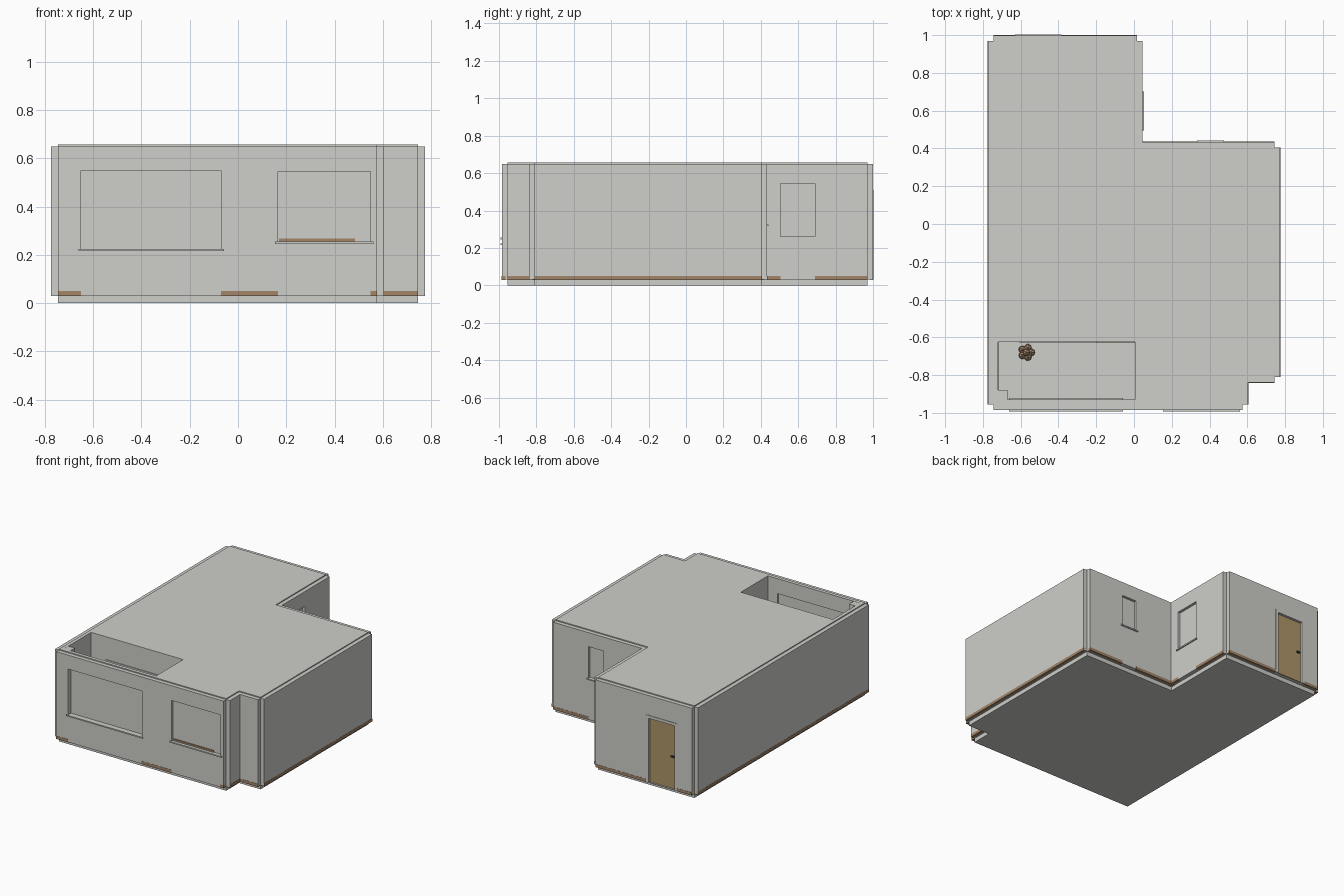
import bpy, bmesh, math
from mathutils import Vector, Matrix

cube = bpy.data.objects.get("Cube")
if cube:
    bpy.data.objects.remove(cube, do_unlink=True)


def material(name, rgb):
    m = bpy.data.materials.new(name)
    m.use_nodes = True
    m.diffuse_color = (*rgb, 1)
    m.node_tree.nodes["Principled BSDF"].inputs["Base Color"].default_value = (*rgb, 1)
    return m


PLASTER = material("pale grey plaster", (0.62, 0.62, 0.59))
WOOD = material("door wood", (0.43, 0.30, 0.14))
SKIRT = material("brown skirting", (0.36, 0.235, 0.14))
METAL = material("dark metal", (0.06, 0.06, 0.06))


def make(name, bm, mat):
    me = bpy.data.meshes.new(name)
    bmesh.ops.recalc_face_normals(bm, faces=bm.faces)
    bm.to_mesh(me)
    bm.free()
    me.materials.append(mat)
    ob = bpy.data.objects.new(name, me)
    bpy.context.collection.objects.link(ob)
    return ob


def box(name, lo, hi, mat=PLASTER):
    lo, hi = Vector(map(min, lo, hi)), Vector(map(max, lo, hi))
    bm = bmesh.new()
    bmesh.ops.create_cube(bm, size=1, matrix=Matrix.Translation((lo + hi) / 2)
                          @ Matrix.Diagonal((*(hi - lo), 1)))
    return make(name, bm, mat)


def cut(ob, cutter):
    """Apply a boolean cut to the object's mesh."""
    mod = ob.modifiers.new("cut", 'BOOLEAN')
    mod.operation, mod.solver, mod.object = 'DIFFERENCE', 'EXACT', cutter
    bpy.context.view_layer.update()
    done = bpy.data.meshes.new_from_object(ob.evaluated_get(bpy.context.evaluated_depsgraph_get()))
    ob.modifiers.clear()
    ob.data = done


# Core footprint, counter-clockwise from the front corner
PLAN = [Vector(p) for p in ((-.745, -.955), (.575, -.955), (.575, -.81), (.745, -.81),
                            (.745, .405), (.015, .405), (.015, .97), (-.745, .97))]
NAMES = ["front", "notch_side", "notch_front", "right", "inner_back", "wing_side", "wing_back", "left"]
BASE, TOP, THICK = 0.03, 0.65, 0.029


def wall_box(name, edge, a0, a1, o0, o1, z0, z1, mat=PLASTER):
    """Box on a wall: a runs along the wall's axis, o is the outward offset."""
    i = NAMES.index(edge)
    p, q = PLAN[i], PLAN[(i + 1) % len(PLAN)]
    d = (q - p).normalized()
    n = Vector((d.y, -d.x))
    corners = []
    for a, o, z in ((a0, o0, z0), (a1, o1, z1)):
        xy = p + n * o
        xy[0 if abs(d.x) > 0.5 else 1] = a
        corners.append((xy.x, xy.y, z))
    return box(name, *corners, mat)


# Core block with roof and foundation
bm = bmesh.new()
floor = bm.faces.new([bm.verts.new((*p, 0)) for p in PLAN])
up = bmesh.ops.extrude_face_region(bm, geom=[floor])["geom"]
bmesh.ops.translate(bm, vec=(0, 0, 0.657), verts=[v for v in up if isinstance(v, bmesh.types.BMVert)])
core = make("house_core", bm, PLASTER)

# Open courtyard with a corner pillar
cutter = box("courtyard_cutter", (-.72, -.93, BASE), (.005, -.625, 1))
cut(core, cutter)
bpy.data.objects.remove(cutter, do_unlink=True)
box("courtyard_pillar", (-.735, -.94, .01), (-.67, -.88, .656))

# Outer wall panels
panels, spans = {}, {}
for i, name in enumerate(NAMES):
    p, q = PLAN[i], PLAN[(i + 1) % len(PLAN)]
    axis = 0 if abs(q.x - p.x) > abs(q.y - p.y) else 1
    spans[name] = sorted((p[axis], q[axis]))
    panels[name] = wall_box(name + "_wall", name, *spans[name], 0, THICK, BASE, TOP)

# Openings: wall, start, end, bottom, top
WINDOWS = {
    "courtyard_window": ("front", -.65, -.07, .225, .55),
    "front_window": ("front", .165, .55, .255, .545),
    "inner_back_window": ("inner_back", .345, .465, .325, .55),
    "wing_window": ("wing_side", .505, .69, .262, .545),
}
DOOR = ("wing_back", -.63, -.385, BASE, .51)
gaps = {name: [] for name in NAMES}


def opening(edge, a0, a1, z0, z1, depth, targets):
    c = wall_box("cutter", edge, a0, a1, -depth, THICK + .02, z0, z1)
    for ob in targets:
        cut(ob, c)
    bpy.data.objects.remove(c, do_unlink=True)
    gaps[edge].append((a0, a1))


for name, (edge, a0, a1, z0, z1) in WINDOWS.items():
    through = name == "courtyard_window"
    opening(edge, a0, a1, z0, z1, .04 if through else 0,
            [panels[edge], core] if through else [panels[edge]])
    pane = (-.012, -.002) if through else (-.005, .01)
    wall_box(name + "_pane", edge, a0 - .002, a1 + .002, *pane, z0 - .002, z1 + .002)
    wall_box(name + "_sill", edge, a0 - .011, a1 + .011, .005, THICK + .008, z0 - .009, z0)
    if through:
        wall_box(name + "_inner_sill", edge, a0 - .011, a1 + .011, -.035, -.015, z0 - .009, z0)
wall_box("front_window_wood_strip", "front", .17, .485, .008, .016, .255, .268, SKIRT)

# Back door with frame and handle
edge, a0, a1, z0, z1 = DOOR
opening(*DOOR, 0, [panels[edge]])
wall_box("door_leaf", edge, a0 + .01, a1 - .01, -.005, .015, z0, z1 - .01, WOOD)
for part, b0, b1, c0, c1 in (("right", a0, a0 + .02, z0, z1), ("left", a1 - .02, a1, z0, z1),
                             ("top", a0, a1, z1 - .02, z1)):
    wall_box("door_frame_" + part, edge, b0, b1, 0, THICK + .004, c0, c1)
wall_box("door_handle", edge, -.6, -.575, .015, .027, .255, .265, METAL)

# Skirting, interrupted below every opening
for name in NAMES:
    lo, hi = spans[name]
    stops = [lo] + [v for g in sorted(gaps[name]) for v in g] + [hi]
    for k in range(0, len(stops), 2):
        wall_box(f"{name}_skirting_{k // 2}", name, stops[k], stops[k + 1],
                 .01, THICK + .0015, BASE - .001, .05, SKIRT)

# Courtyard door and skirting
box("courtyard_door", (-.59, -.628, BASE), (-.21, -.62, .48), WOOD)
for part, x0, x1, b0, b1 in (("right", -.605, -.59, BASE, .495), ("left", -.21, -.195, BASE, .495),
                             ("top", -.605, -.195, .48, .495)):
    box("courtyard_door_frame_" + part, (x0, -.631, b0), (x1, -.62, b1))
box("courtyard_side_skirting", (-.725, -.88, BASE), (-.718, -.625, .05), SKIRT)
box("courtyard_back_skirting", (-.195, -.628, BASE), (.005, -.62, .05), SKIRT)

# Dry shrub in the courtyard
bm = bmesh.new()
for k in range(6):
    r = .026 if k else 0
    bmesh.ops.create_icosphere(bm, subdivisions=1, radius=.022, matrix=Matrix.Translation(
        (-.57 + r * math.cos(k * 1.257), -.68 + r * math.sin(k * 1.257), .05 if k else .075)))
make("dry_shrub", bm, SKIRT)
